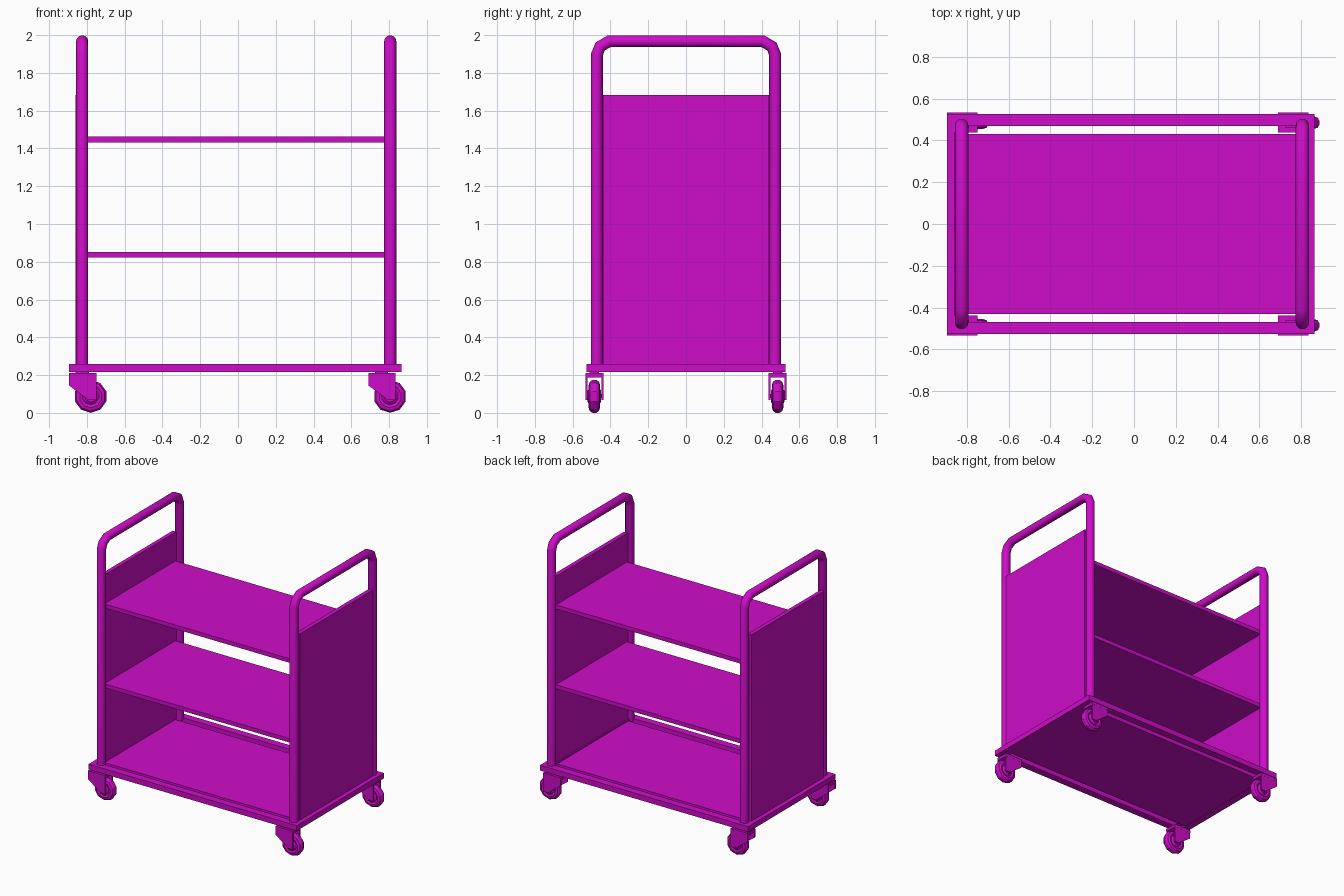
import bpy, bmesh, math
from mathutils import Matrix, Vector

cube = bpy.data.objects.get("Cube")
if cube:
    bpy.data.objects.remove(cube, do_unlink=True)

paint = bpy.data.materials.new("magenta paint")
paint.use_nodes = True
colour = (0.62, 0.004, 0.58, 1)
paint.diffuse_color = colour
paint.node_tree.nodes["Principled BSDF"].inputs["Base Color"].default_value = colour


def add_mesh(name, bm):
    mesh = bpy.data.meshes.new(name)
    bmesh.ops.recalc_face_normals(bm, faces=bm.faces)
    bm.to_mesh(mesh)
    bm.free()
    mesh.materials.append(paint)
    obj = bpy.data.objects.new(name, mesh)
    bpy.context.collection.objects.link(obj)
    return obj


def box(name, x, y, z):
    bm = bmesh.new()
    centre = Vector([(a + b) / 2 for a, b in (x, y, z)])
    size = [b - a for a, b in (x, y, z)]
    bmesh.ops.create_cube(bm, size=1, matrix=Matrix.Translation(centre) @ Matrix.Diagonal((*size, 1)))
    return add_mesh(name, bm)


def plate(name, outline, y, thickness):
    """Extrude an x-z outline along y."""
    bm = bmesh.new()
    face = bm.faces.new([bm.verts.new((px, y - thickness / 2, pz)) for px, pz in outline])
    grown = bmesh.ops.extrude_face_region(bm, geom=[face])["geom"]
    bmesh.ops.translate(bm, verts=[v for v in grown if isinstance(v, bmesh.types.BMVert)],
                        vec=(0, thickness, 0))
    return add_mesh(name, bm)


def wheel(name, x, y, z, sides=10):
    """Lathe a (radius, width offset) profile around the y axis."""
    profile = [(0.03, -0.036), (0.045, -0.024), (0.06, -0.03), (0.078, -0.024),
               (0.087, -0.01)]
    profile += [(r, -w) for r, w in reversed(profile)]
    bm = bmesh.new()
    rings = []
    for i in range(sides):
        a = math.tau * (i + 0.5) / sides
        rings.append([bm.verts.new((x + r * math.cos(a), y + w, z + r * math.sin(a)))
                      for r, w in profile])
    for i, ring in enumerate(rings):
        after = rings[(i + 1) % sides]
        for j in range(len(profile) - 1):
            bm.faces.new((ring[j], ring[j + 1], after[j + 1], after[j]))
    for end in (0, -1):
        bm.faces.new([ring[end] for ring in rings])
    return add_mesh(name, bm)


def hoop(name, x):
    """Bent tube handle with short faceted corners."""
    half = [(0.472, 0.24), (0.472, 1.895), (0.455, 1.94), (0.405, 1.968)]
    path = half + [(-y, z) for y, z in reversed(half)]
    curve = bpy.data.curves.new(name, "CURVE")
    curve.dimensions = "3D"
    curve.bevel_depth = 0.032
    curve.bevel_resolution = 4
    curve.use_fill_caps = True
    spline = curve.splines.new("POLY")
    spline.points.add(len(path) - 1)
    for point, (y, z) in zip(spline.points, path):
        point.co = (x, y, z, 1)
    spline.use_smooth = True
    curve.materials.append(paint)
    obj = bpy.data.objects.new(name, curve)
    bpy.context.collection.objects.link(obj)


# Base frame and deck
frame_z = (0.217, 0.258)
for side, label in ((-1, "front"), (1, "back")):
    box(label + "_base_rail", (-0.895, 0.865), sorted((side * 0.47, side * 0.527)), frame_z)
box("right_base_rail", (-0.895, -0.84), (-0.47, 0.47), frame_z)
box("left_base_rail", (0.79, 0.865), (-0.47, 0.47), frame_z)
box("bottom_deck", (-0.85, 0.82), (-0.43, 0.43), (0.22, 0.25))

# Shelves
for label, z in (("lower", 0.822), ("upper", 1.432)):
    box(label + "_shelf", (-0.84, 0.81), (-0.43, 0.43), (z, z + 0.031))

# End panels and tube handles
box("right_end_panel", (-0.861, -0.83), (-0.44, 0.44), (0.25, 1.682))
box("left_end_panel", (0.80, 0.832), (-0.44, 0.44), (0.25, 1.682))
hoop("right_handle", -0.825)
hoop("left_handle", 0.806)

# Casters: all four trail the same way
fork = [(-0.115, 0.21), (0.03, 0.21), (0.03, 0.068), (-0.01, 0.068), (-0.115, 0.145)]
for x, end in ((-0.78, "right"), (0.805, "left")):
    for y, side in ((-0.485, "front"), (0.485, "back")):
        name = side + "_" + end + "_caster_"
        outline = [(x + px, pz) for px, pz in fork]
        for offset, part in ((-0.042, "fork_a"), (0.042, "fork_b")):
            plate(name + part, outline, y + offset, 0.011)
        box(name + "plate", (x - 0.115, x + 0.03), (y - 0.048, y + 0.048), (0.188, 0.21))
        box(name + "stem", (x - 0.08, x - 0.01), (y - 0.025, y + 0.025), (0.205, 0.222))
        box(name + "axle", (x - 0.01, x + 0.01), (y - 0.045, y + 0.045), (0.08, 0.1))
        wheel(name + "wheel", x, y, 0.0875)
